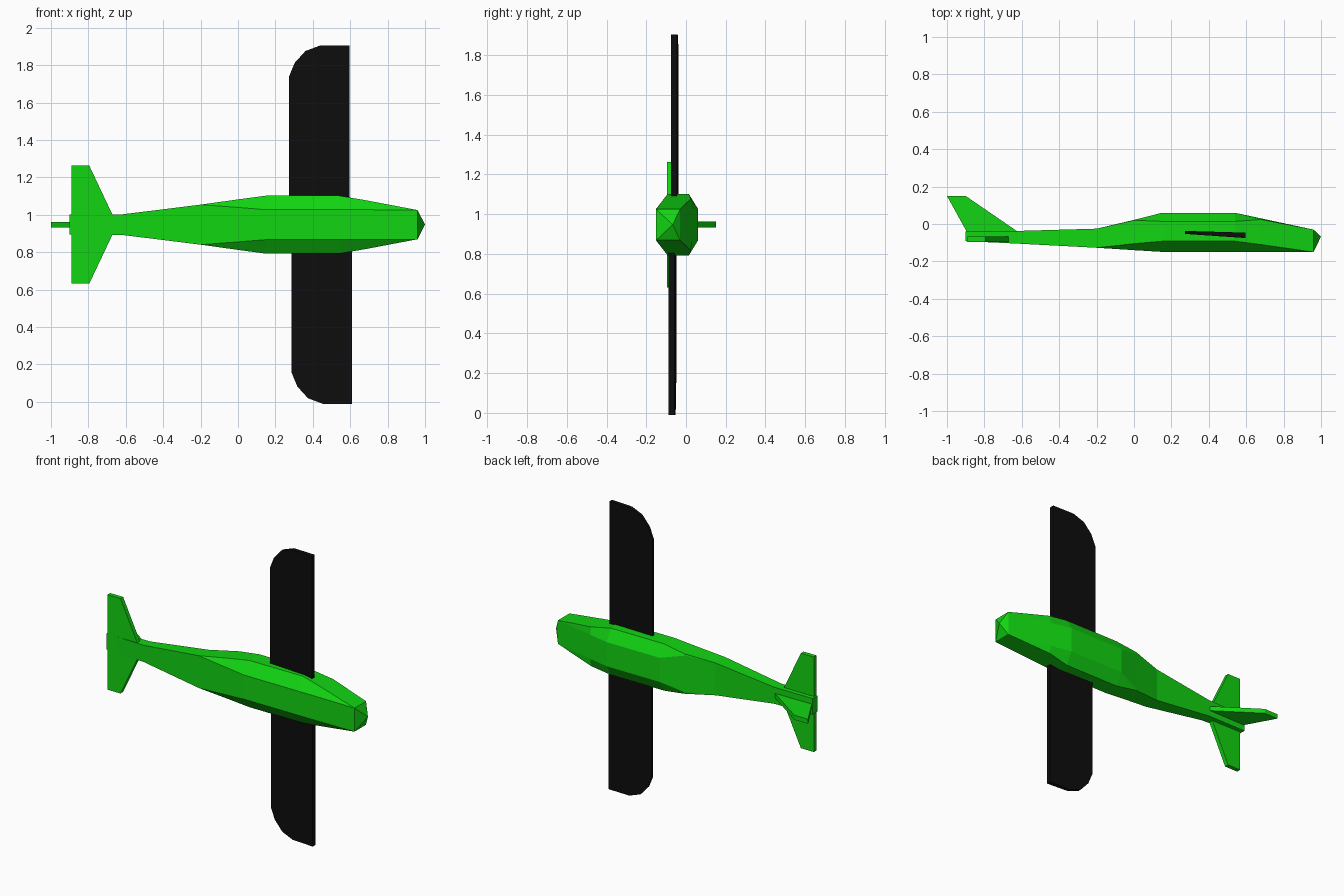
import bpy, bmesh

if "Cube" in bpy.data.objects:
    bpy.data.objects.remove(bpy.data.objects["Cube"])

ZC = 0.947  # centre line of the aircraft, which lies on its side


def material(name, rgb):
    m = bpy.data.materials.new(name)
    m.diffuse_color = (*rgb, 1)
    m.use_nodes = True
    m.node_tree.nodes["Principled BSDF"].inputs["Base Color"].default_value = m.diffuse_color
    return m


green = material("bright_green", (0.006, 0.66, 0.006))
black = material("wing_black", (0.004, 0.004, 0.004))


def loft(name, rings, mat, tip=None):
    """Skin a closed solid over rings of equal point count."""
    bm = bmesh.new()
    rows = [[bm.verts.new(p) for p in r] for r in rings]
    n = len(rows[0])
    for a, b in zip(rows, rows[1:]):
        for i in range(n):
            j = (i + 1) % n
            bm.faces.new((a[i], a[j], b[j], b[i]))
    bm.faces.new(rows[0])
    if tip:
        t = bm.verts.new(tip)
        for i in range(n):
            bm.faces.new((rows[-1][i], rows[-1][(i + 1) % n], t))
    else:
        bm.faces.new(rows[-1])
    bmesh.ops.remove_doubles(bm, verts=bm.verts, dist=0.0005)
    bmesh.ops.recalc_face_normals(bm, faces=bm.faces)
    me = bpy.data.meshes.new(name)
    bm.to_mesh(me)
    bm.free()
    me.materials.append(mat)
    ob = bpy.data.objects.new(name, me)
    bpy.context.collection.objects.link(ob)
    return ob


# Fuselage stations: x, then (half width, y) for top, upper side, lower side, belly
stations = [
    (-0.90, (.053, -.040), (.053, -.040), (.053, -.092), (.053, -.092)),
    (-0.62, (.055, -.037), (.055, -.037), (.055, -.105), (.055, -.105)),
    (-0.20, (.107, -.025), (.107, -.025), (.107, -.127), (.107, -.127)),
    (0.00, (.120, .022), (.133, .020), (.135, -.105), (.092, -.140)),
    (0.15, (.080, .060), (.155, .014), (.155, -.092), (.080, -.149)),
    (0.54, (.080, .060), (.155, .014), (.155, -.092), (.080, -.150)),
    (0.68, (.080, .030), (.130, .024), (.131, -.110), (.080, -.150)),
    (0.96, (.078, -.030), (.078, -.030), (.078, -.150), (.078, -.150)),
]
rings = []
for x, *half in stations:
    rings.append([(x, y, ZC + w) for w, y in half] +
                 [(x, y, ZC - w) for w, y in reversed(half)])
loft("fuselage", rings, green, tip=(1.0, -0.067, ZC))

# Wings: tapered slab, thick at the front edge, with a rounded rear tip
wing_outline = [(.595, .10), (.595, .958), (.44, .958), (.36, .928),
                (.303, .865), (.272, .79), (.272, .10)]


def wing(name, side, dx, dy):
    def skin(rear_y, front_y):
        return [(x + dx, rear_y + (front_y - rear_y) * (x - .272) / .323 + dy,
                 ZC + side * (s if s > .2 else .02)) for x, s in wing_outline]
    loft(name, [skin(-.037, -.046), skin(-.053, -.075)], black)


wing("upper_wing", 1, 0, 0)
wing("lower_wing", -1, .014, -.012)

# Tailplane
tail = [(-.89, .315), (-.795, .315), (-.672, .055)]
outline = [(x, s) for x, s in tail] + [(x, -s) for x, s in reversed(tail)]
loft("tailplane", [[(x, y, ZC + s) for x, s in outline] for y in (-.096, -.068)], green)

# Swept fin
fin = [(-1.0, .15), (-.90, .15), (-.62, -.042), (-.66, -.06), (-.89, -.06), (-.895, -.04)]
loft("fin", [[(x, y, ZC + s) for x, y in fin] for s in (-.015, .015)], green)
